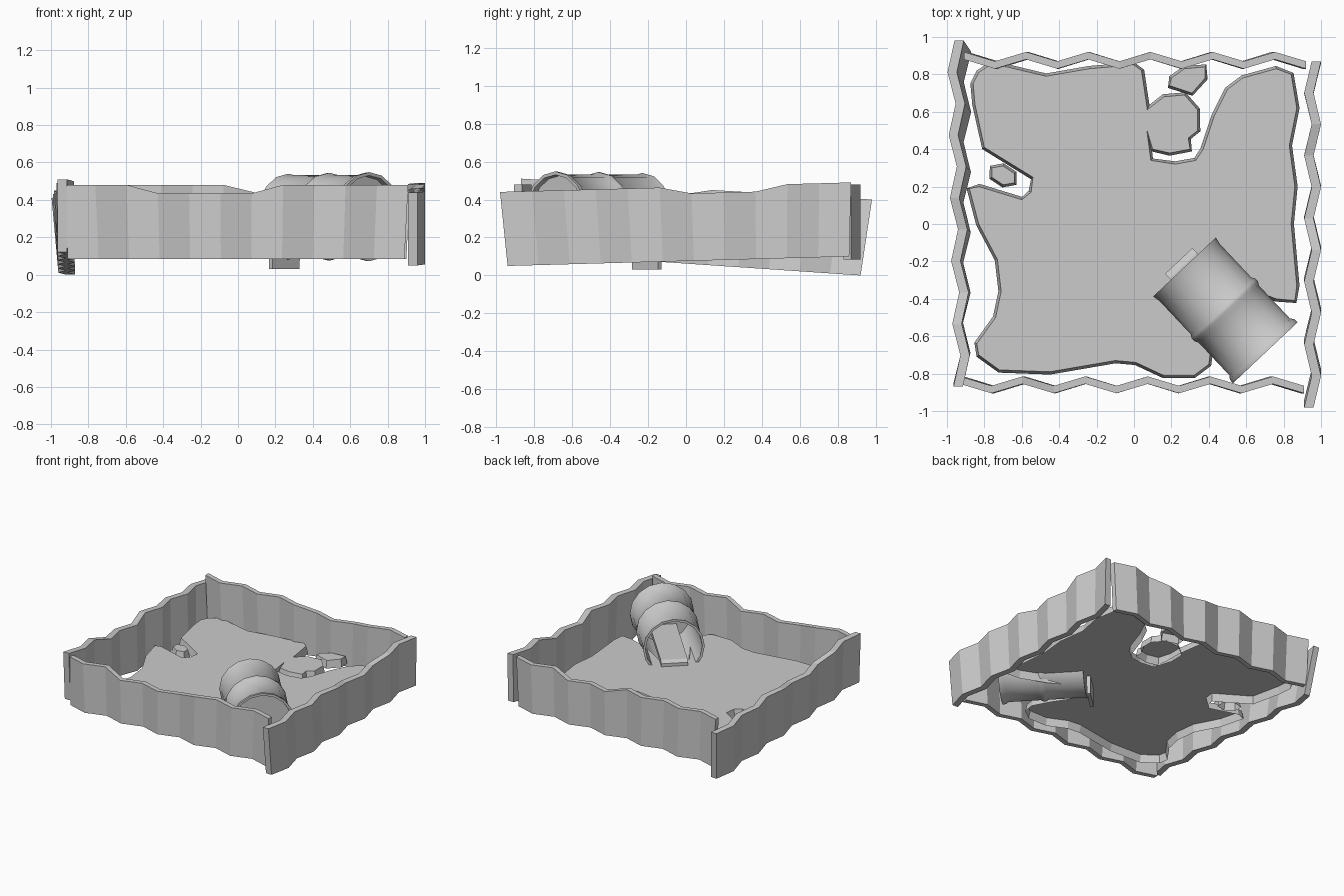
import bpy, bmesh, math
from mathutils import Vector, Matrix

if "Cube" in bpy.data.objects:
    bpy.data.objects.remove(bpy.data.objects["Cube"])


def make(name, verts, faces, smooth=False):
    me = bpy.data.meshes.new(name)
    me.from_pydata(verts, [], faces)
    bm = bmesh.new()
    bm.from_mesh(me)
    bmesh.ops.recalc_face_normals(bm, faces=bm.faces)
    bm.to_mesh(me)
    bm.free()
    ob = bpy.data.objects.new(name, me)
    bpy.context.collection.objects.link(ob)
    if smooth:
        bpy.ops.object.select_all(action='DESELECT')
        ob.select_set(True)
        bpy.context.view_layer.objects.active = ob
        bpy.ops.object.shade_smooth_by_angle(angle=math.radians(35))
    return ob


# Corrugated wall: zigzag sheet between bottom and top lines, with a dip in the top edge
def wall(name, b0, b1, t0, t1, normal, amp, half, dips, drop, n=11):
    b0, b1, t0, t1, normal = map(Vector, (b0, b1, t0, t1, normal))
    verts, faces = [], []
    for i in range(n + 1):
        zig = amp * (1 if i % 2 == 0 else -1)
        b, t = b0.lerp(b1, i / n), t0.lerp(t1, i / n)
        if i in dips:
            t.z -= drop
        verts += [b + normal * (zig - half), b + normal * (zig + half),
                  t + normal * (zig + half), t + normal * (zig - half)]
    for i in range(n):
        for k in range(4):
            a, b = i * 4 + k, i * 4 + (k + 1) % 4
            faces.append((a, b, b + 4, a + 4))
    faces += [(0, 1, 2, 3), tuple(n * 4 + k for k in range(4))]
    make(name, verts, faces)


wall("front_wall", (-.91, -.86, .085), (.89, -.86, .085), (-.93, -.86, .48), (.91, -.86, .48),
     (0, 1, 0), .025, .02, range(3, 7), .045)
wall("back_wall", (-.89, .875, .085), (.90, .875, .085), (-.91, .875, .48), (.92, .875, .48),
     (0, 1, 0), .025, .02, range(6, 9), .04)
wall("right_wall", (.955, -.94, .05), (.955, .86, .10), (.955, -.98, .44), (.955, .87, .49),
     (-1, 0, 0), .02, .025, range(6, 9), .035)
wall("left_wall", (-.92, -.85, .12), (-.915, .92, 0), (-.92, -.87, .51), (-.955, .98, .40),
     (-1, 0, 0), .02, .025, range(3, 6), .035)


# Puddle: flat top with a slightly flared skirt, open below
def puddle(name, pts, top=.18, depth=.06, flare=.015):
    pts = [Vector(p) for p in pts]
    n = len(pts)
    area = sum(pts[i - 1].x * pts[i].y - pts[i].x * pts[i - 1].y for i in range(n))
    side = 1 if area > 0 else -1
    verts = [(p.x, p.y, top) for p in pts]
    for i, p in enumerate(pts):
        d = (pts[(i + 1) % n] - pts[i - 1]).normalized() * side * flare
        verts.append((p.x + d.y, p.y - d.x, top - depth))
    faces = [tuple(range(n))]
    faces += [(i, (i + 1) % n, n + (i + 1) % n, n + i) for i in range(n)]
    make(name, verts, faces)


puddle("floor_puddle", [
    (-.83, .81), (-.86, .75), (-.85, .64), (-.80, .41), (-.54, .25), (-.55, .17), (-.60, .13),
    (-.83, .2), (-.88, .19), (-.83, 0), (-.73, -.19), (-.71, -.36), (-.74, -.5), (-.84, -.64),
    (-.83, -.7), (-.72, -.78), (-.45, -.79), (-.1, -.73), (.01, -.74), (.16, -.81), (.32, -.81),
    (.4, -.75), (.41, -.67), (.34, -.54), (.22, -.36), (.28, -.25), (.38, -.21), (.56, -.32),
    (.76, -.4), (.86, -.41), (.87, -.33), (.84, 0), (.86, .2), (.83, .42), (.87, .62),
    (.84, .8), (.76, .83), (.58, .78), (.5, .72), (.43, .58), (.37, .4), (.33, .34),
    (.22, .32), (.09, .34), (.07, .49), (.07, .62), (.04, .82), (0, .85), (-.24, .83),
    (-.47, .79), (-.68, .84), (-.77, .85)])
puddle("large_blob", [(.07, .5), (.07, .61), (.16, .68), (.27, .69), (.34, .61), (.34, .5),
                      (.29, .46), (.3, .4), (.19, .38), (.1, .4)])
puddle("back_blob", [(.2, .78), (.27, .83), (.38, .84), (.38, .78), (.31, .7), (.19, .74)])
puddle("left_blob", [(-.76, .3), (-.7, .31), (-.64, .27), (-.64, .22), (-.7, .21), (-.76, .25)])

# Barrel frame: mouth centre, axis, sideways direction
MOUTH = Vector((.27, -.23, .31))
AXIS = Vector((.685, -.728, 0)).normalized()
SIDE = Vector((-AXIS.y, AXIS.x, 0))
UP = Vector((0, 0, 1))

# Barrel: hollow lathe lying on its side, open at the mouth
profile = [(.6, .215), (.63, .22), (.63, .238), (.605, .236), (.585, .222), (.345, .222),
           (.325, .234), (.305, .234), (.285, .222), (.04, .222), (0, .23), (0, .212), (.57, .207)]
N = 16
verts, faces = [], []
for t, r in profile:
    for k in range(N):
        a = 2 * math.pi * k / N
        verts.append(MOUTH + AXIS * t + SIDE * (r * math.cos(a)) + UP * (r * math.sin(a)))
for j in range(len(profile) - 1):
    for k in range(N):
        a, b = j * N + k, j * N + (k + 1) % N
        faces.append((a, b, b + N, a + N))
faces += [tuple(range(N)), tuple(range((len(profile) - 1) * N, len(profile) * N))]
make("barrel", verts, faces, True)

# Stream: strip running out of the mouth and bending down
path = [(.56, .24), (-.01, .22), (-.045, .205), (-.045, .03), (-.02, .03), (-.015, .185), (.56, .2)]
n = len(path)
verts = [Vector((MOUTH.x, MOUTH.y, z)) + AXIS * t + SIDE * s for s in (-.1, .1) for t, z in path]
faces = [(i, (i + 1) % n, n + (i + 1) % n, n + i) for i in range(n)]
faces += [tuple(range(n)), tuple(range(n, 2 * n))]
make("spill_stream", verts, faces)
